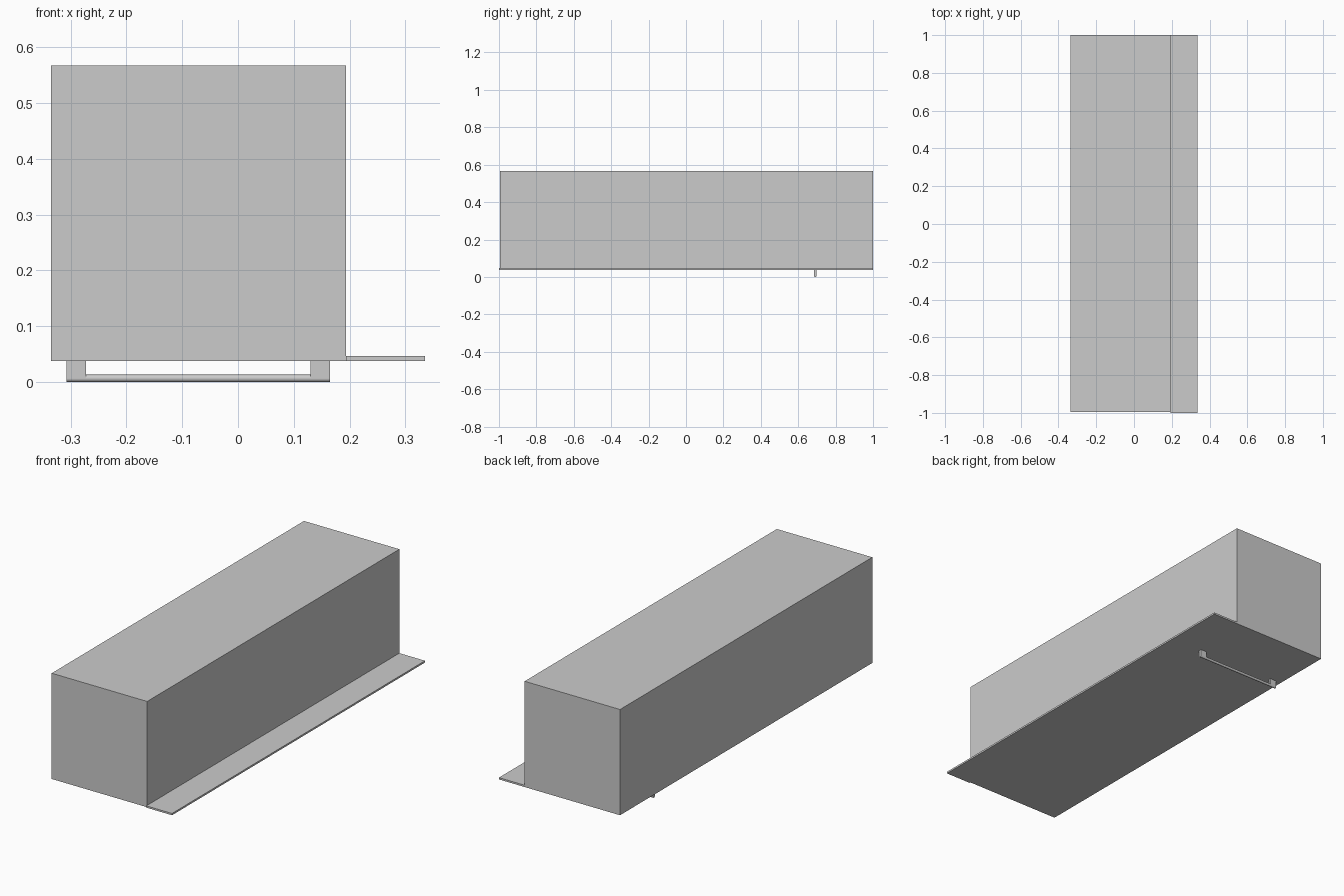
import bpy
import math

cube = bpy.data.objects.get("Cube")
if cube:
    bpy.data.objects.remove(cube, do_unlink=True)

# Single light grey finish
grey = bpy.data.materials.new("light_grey")
grey.use_nodes = True
colour = (0.6, 0.6, 0.6, 1)
grey.diffuse_color = colour
grey.node_tree.nodes["Principled BSDF"].inputs["Base Color"].default_value = colour


def box(name, x, y, z):
    """Box spanning the given (low, high) ranges."""
    ranges = (x, y, z)
    bpy.ops.mesh.primitive_cube_add(size=1, location=[(a + b) / 2 for a, b in ranges])
    ob = bpy.context.object
    ob.name = name
    ob.scale = [b - a for a, b in ranges]
    bpy.ops.object.transform_apply(location=False, rotation=False, scale=True)
    ob.data.materials.append(grey)
    return ob


BASE = 0.038
LEFT, RIGHT = -0.307, 0.165   # handle ends
POST = 0.035
HANDLE_Y = 0.691
R = 0.0065

# Main body and the thin ledge along its side
box("body", (-0.335, 0.193), (-0.994, 1), (BASE, 0.567))
box("side_ledge", (0.193, 0.335), (-1, 1), (BASE, 0.047))

# Handle posts under the body
for name, x in (("handle_post_right", LEFT), ("handle_post_left", RIGHT - POST)):
    box(name, (x, x + POST), (HANDLE_Y - R, HANDLE_Y + R), (R, BASE))

# Round handle bar joining the posts
bpy.ops.mesh.primitive_cylinder_add(
    vertices=32, radius=R, depth=RIGHT - LEFT,
    location=((LEFT + RIGHT) / 2, HANDLE_Y, R), rotation=(0, math.pi / 2, 0))
bar = bpy.context.object
bar.name = "handle_bar"
bar.data.materials.append(grey)
bpy.ops.object.shade_smooth_by_angle()
